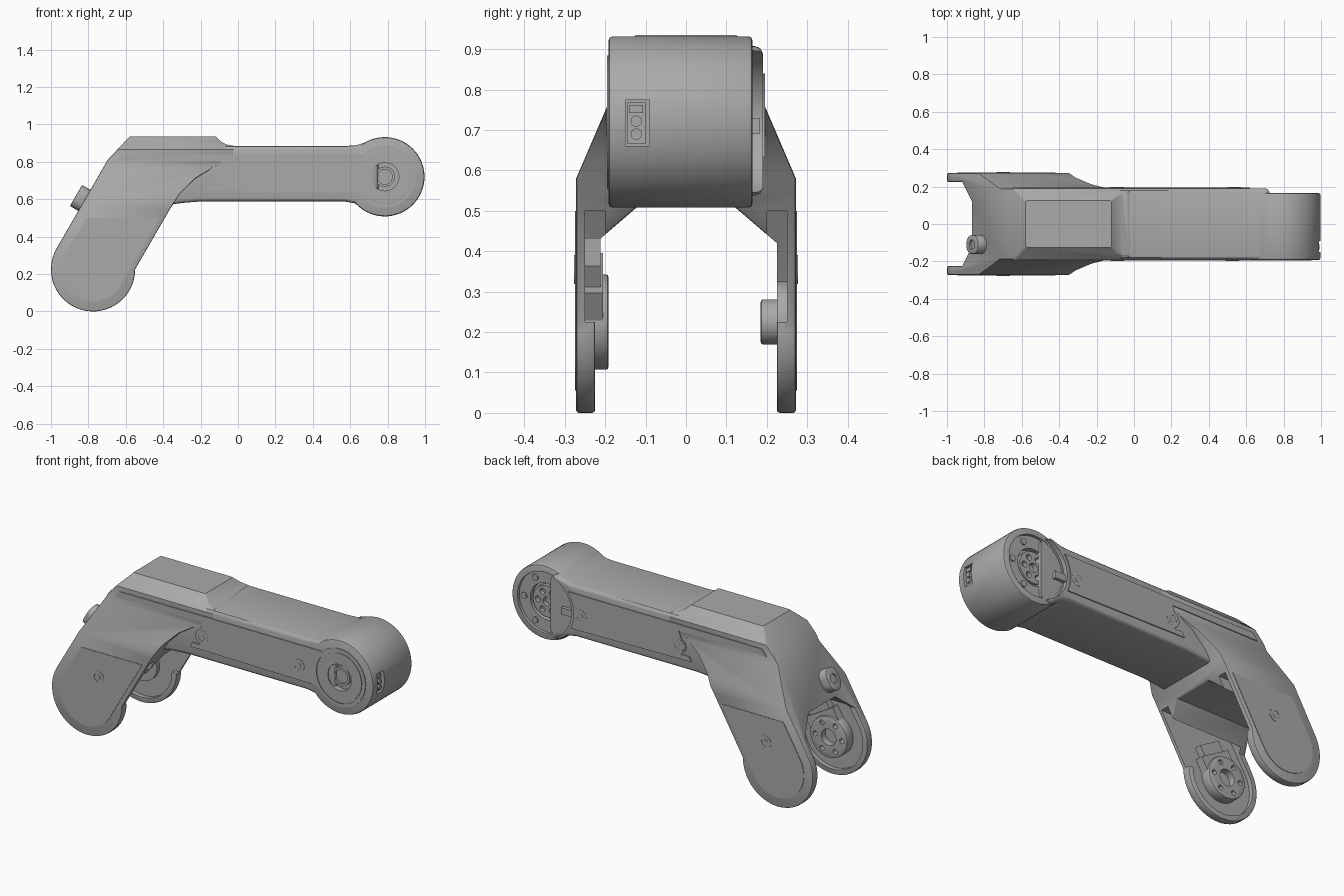
import bpy, bmesh, math
from mathutils import Vector

cube = bpy.data.objects.get("Cube")
if cube:
    bpy.data.objects.remove(cube, do_unlink=True)

grey = bpy.data.materials.new("satin_grey")
grey.use_nodes = True
COLOUR = (0.4, 0.4, 0.4, 1)
grey.diffuse_color = COLOUR
grey.node_tree.nodes["Principled BSDF"].inputs["Base Color"].default_value = COLOUR

# frames: origin, profile axes u and v, extrusion axis w
X, Y, Z = Vector((1, 0, 0)), Vector((0, 1, 0)), Vector((0, 0, 1))
FRONT = (Vector(), X, Z, Y)
SIDE = (Vector(), Y, Z, X)
SLOPE = Vector((math.cos(math.radians(60)), 0, math.sin(math.radians(60))))
TILT = (Vector((-0.823, -0.11, 0.595)), Y, SLOPE, Vector((-SLOPE.z, 0, SLOPE.x)))
HEAD = (0.785, 0.72)
FOOT = (-0.775, 0.225)
parts = []


def arc(c, r, a0, a1, n=24):
    angles = [math.radians(a0 + (a1 - a0) * i / n) for i in range(n + 1)]
    return [(c[0] + r * math.cos(a), c[1] + r * math.sin(a)) for a in angles]


def circle(c, r, n=48):
    return arc(c, r, 0, 360, n)[:-1]


def bolt_circle(c, r, hole, n=6):
    return [circle(p, hole, 16) for p in circle(c, r, n)]


def rect(u0, u1, v0, v1):
    return [(u0, v0), (u1, v0), (u1, v1), (u0, v1)]


def prism(name, loops, lo, hi, frame=FRONT, keep=True):
    """Extrude one or more closed outlines between lo and hi."""
    o, u, v, w = frame
    bm = bmesh.new()
    for loop in loops:
        ends = [[bm.verts.new(o + u * a + v * b + w * d) for a, b in loop] for d in (lo, hi)]
        for ring in ends:
            bm.faces.new(ring)
        for i in range(len(loop)):
            j = (i + 1) % len(loop)
            bm.faces.new((ends[0][i], ends[0][j], ends[1][j], ends[1][i]))
    bmesh.ops.recalc_face_normals(bm, faces=bm.faces)
    mesh = bpy.data.meshes.new(name)
    bm.to_mesh(mesh)
    bm.free()
    mesh.materials.append(grey)
    ob = bpy.data.objects.new(name, mesh)
    bpy.context.scene.collection.objects.link(ob)
    if keep:
        parts.append(ob)
    return ob


def apply(ob):
    dg = bpy.context.evaluated_depsgraph_get()
    mesh = bpy.data.meshes.new_from_object(ob.evaluated_get(dg))
    ob.modifiers.clear()
    ob.data = mesh


def combine(ob, loops, lo, hi, frame=FRONT, op='DIFFERENCE'):
    tool = prism("cutter", loops, lo, hi, frame, keep=False)
    tool.hide_render = True
    m = ob.modifiers.new("cut", 'BOOLEAN')
    m.operation, m.solver, m.object = op, 'EXACT', tool
    apply(ob)
    bpy.data.objects.remove(tool, do_unlink=True)


def bevel(ob, width, segments=2, angle=50):
    m = ob.modifiers.new("bevel", 'BEVEL')
    m.width, m.segments = width, segments
    m.limit_method, m.angle_limit = 'ANGLE', math.radians(angle)
    apply(ob)


def screw(name, x, z, side, y):
    """Collar with a sunken pin, lying on the face at depth y."""
    lo, hi = sorted((side * (y - 0.006), side * (y + 0.003)))
    collar = prism(name + "_collar", [circle((x, z), 0.036, 32)], lo, hi)
    combine(collar, [circle((x, z), 0.024, 24)], lo - 0.1, hi + 0.1)
    prism(name + "_pin", [circle((x, z), 0.014, 16)], lo, hi)


# forked yoke: side outline crossed with an arch-shaped section
yoke = prism("yoke", [arc(FOOT, 0.225, 150, 360, 32) + [
    (-0.365, 0.545), (-0.31, 0.63), (-0.23, 0.71), (-0.13, 0.77), (-0.02, 0.8),
    (-0.02, 0.886), (-0.06, 0.892), (-0.09, 0.907), (-0.12, 0.935),
    (-0.58, 0.935), (-0.697, 0.81)]], -0.4, 0.4)
half = [(0.125, 1.0), (0.125, 0.935), (0.1905, 0.867), (0.1905, 0.77), (0.272, 0.58),
        (0.272, -0.1), (0.225, -0.1), (0.225, 0.42), (0.12, 0.51)]
combine(yoke, [half + [(-y, z) for y, z in reversed(half)]], -1.2, 0.2, SIDE, 'INTERSECT')
bevel(yoke, 0.007)

# shallow pan inside each leg, leaving a lip round the foot
pan = arc(FOOT, 0.195, 150, 360) + [(-0.3, 0.225), (-0.2, 0.5), (-0.834, 0.5)]
for side in (-1, 1):
    lo, hi = sorted((side * 0.2, side * 0.25))
    combine(yoke, [pan], lo, hi)

# outer leg panels and screws
leg_panel = arc(FOOT, 0.17, 150, 330) + [(-0.42, 0.5), (-0.812, 0.5)]
for side, label in ((-1, "front"), (1, "back")):
    lo, hi = sorted((side * 0.268, side * 0.275))
    prism(label + "_leg_panel", [leg_panel], lo, hi)
    screw(label + "_leg_screw", -0.7, 0.355, side, 0.274)

# pivot flange with bolt holes on the front leg, small boss on the back leg
flange = prism("pivot_flange", [circle(FOOT, 0.118)], -0.255, -0.192)
bevel(flange, 0.006)
combine(flange, [circle(FOOT, 0.047, 32)] + bolt_circle(FOOT, 0.085, 0.014), -0.23, -0.1)
along = (Vector((FOOT[0], 0, FOOT[1])), Vector((SLOPE.z, 0, -SLOPE.x)), SLOPE, Y)
prism("flange_neck", [rect(-0.1, 0.1, 0.05, 0.14)], -0.255, -0.205, along)
prism("flange_clip", [rect(-0.07, 0.07, 0.14, 0.2)], -0.255, -0.212, along)
boss = prism("pivot_boss", [circle(FOOT, 0.056, 32)], 0.185, 0.255)
bevel(boss, 0.006)
combine(boss, [circle(FOOT, 0.03, 24)], 0.1, 0.21)
prism("boss_base", [circle(FOOT, 0.1, 32)], 0.225, 0.255)

# oblong button on the sloping end wall
button = prism("end_button", [arc((0, 0.015), 0.05, 0, 180, 16) +
                              arc((0, -0.015), 0.05, 180, 360, 16)], -0.03, 0.05, TILT)
bevel(button, 0.006)
combine(button, [circle((0, 0), 0.026, 24)], 0.04, 0.1, TILT)

# straight beam with fillets into the round head
beam = prism("beam", [[
    (-0.38, 0.568), (-0.3, 0.58), (-0.2, 0.588), (0.57, 0.588), (0.625, 0.578),
    (0.66, 0.553), (0.69, 0.533), (0.75, 0.56), (0.75, 0.88), (0.7, 0.912),
    (0.67, 0.9), (0.63, 0.888), (0.58, 0.885), (-0.07, 0.885), (-0.12, 0.85),
    (-0.38, 0.84)]], -0.19, 0.19)
bevel(beam, 0.02, 3)
combine(beam, [circle(HEAD, 0.187)], 0.163, 0.3)

# round head with a stepped bearing recess at the back
head = prism("head", [circle(HEAD, 0.212, 64)], -0.192, 0.165)
bevel(head, 0.011, 2)
combine(head, [circle(HEAD, 0.175)], 0.148, 0.3)
combine(head, [circle(HEAD, 0.105)], 0.12, 0.3)
combine(head, [circle(HEAD, 0.075)], -0.3, -0.165)
combine(head, [rect(-0.15, -0.09, 0.66, 0.775)], 0.97, 1.1, SIDE)
prism("bearing_screws", bolt_circle(HEAD, 0.142, 0.018), 0.14, 0.157)
hub = prism("bearing_hub", [circle(HEAD, 0.09)], 0.1, 0.145)
combine(hub, [circle(HEAD, 0.026, 24)] + bolt_circle(HEAD, 0.058, 0.017), 0.12, 0.3)
prism("bearing_latch", [rect(0.6, 0.67, 0.69, 0.73)], 0.14, 0.182)
ring = prism("head_front_ring", [circle(HEAD, 0.054, 32)], -0.182, -0.15)
combine(ring, [circle(HEAD, 0.04, 32)], -0.3, -0.172)

# cable socket in the end of the head
prism("socket_body", [rect(-0.145, -0.1, 0.665, 0.768)], 0.96, 0.978, SIDE)
prism("socket_pins", [circle((-0.123, z), 0.014, 16) for z in (0.69, 0.722)], 0.96, 0.992, SIDE)
prism("socket_key", [rect(-0.14, -0.106, 0.742, 0.762)], 0.96, 0.988, SIDE)

# long beam panels: the front one wraps the head, the back one stops short
notch = [(-0.17, 0.645), (-0.155, 0.672), (-0.105, 0.672)] + \
    arc((-0.09, 0.72), 0.045, 250, 110, 10) + [(-0.09, 0.803), (-0.65, 0.803), (-0.62, 0.84)]
front_panel = prism("front_beam_panel", [notch + arc(HEAD, 0.165, 133, -149, 48)], -0.196, -0.187)
combine(front_panel, [circle(HEAD, 0.148)], -0.3, -0.1)
cap = prism("head_front_cap", [circle(HEAD, 0.14)], -0.196, -0.187)
combine(cap, [circle(HEAD, 0.075)], -0.3, -0.1)
prism("back_beam_panel", [notch + arc(HEAD, 0.205, 144, 205, 16)], 0.187, 0.196)
for side, label, far in ((-1, "front", 0.525), (1, "back", 0.535)):
    screw(label + "_inner_screw", -0.09, 0.72, side, 0.194)
    screw(label + "_outer_screw", far, 0.72, side, 0.194)

# smooth the curved faces, keep the edges crisp
bpy.ops.object.select_all(action='DESELECT')
for ob in parts:
    ob.select_set(True)
bpy.context.view_layer.objects.active = yoke
bpy.ops.object.shade_smooth_by_angle(angle=math.radians(30))
